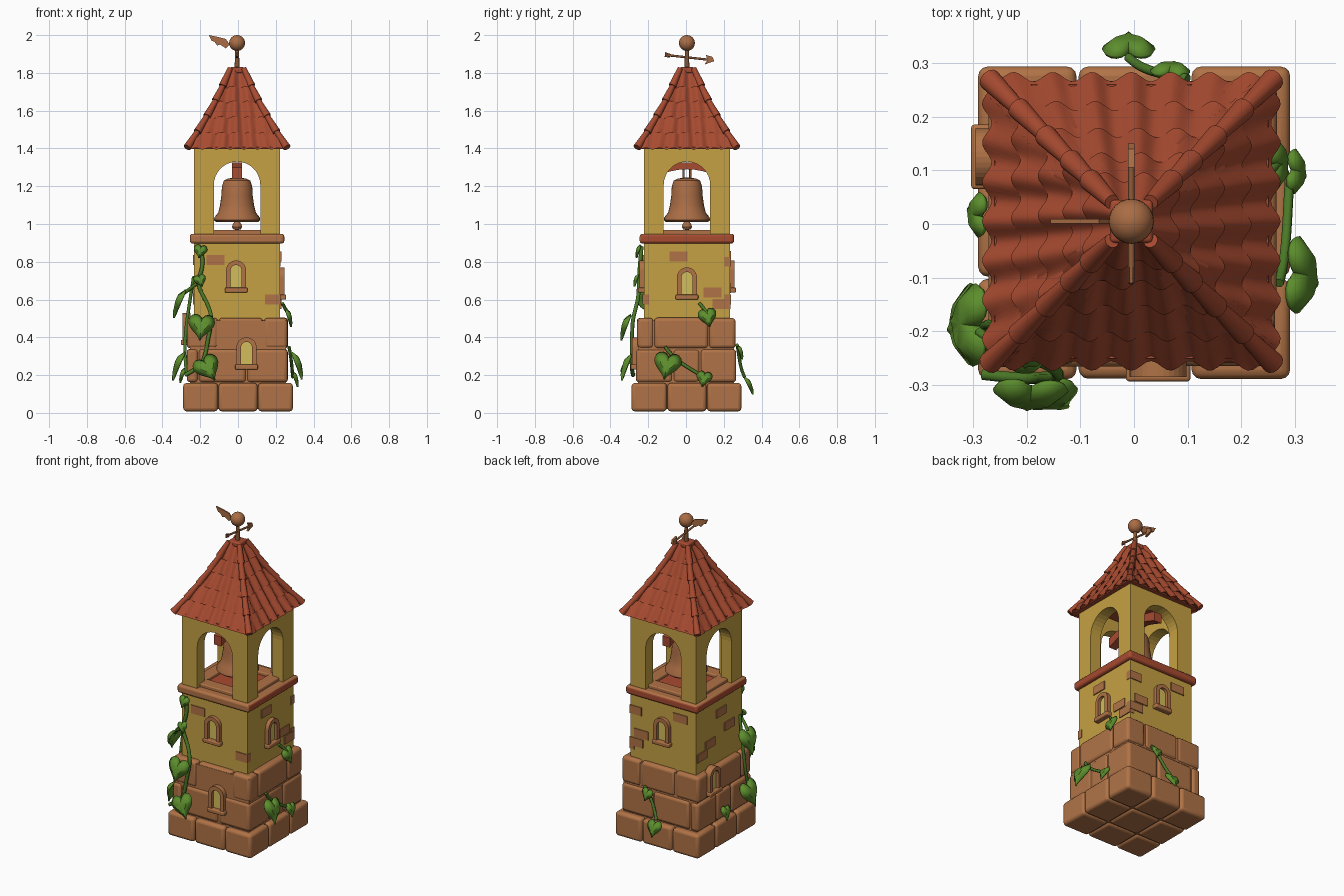
import bpy, bmesh, math, random
from mathutils import Vector, Matrix

if "Cube" in bpy.data.objects:
    bpy.data.objects.remove(bpy.data.objects["Cube"])
random.seed(4)
pi = math.pi

def material(name, rgb):
    m = bpy.data.materials.new(name)
    m.diffuse_color = (*rgb, 1)
    m.use_nodes = True
    m.node_tree.nodes["Principled BSDF"].inputs["Base Color"].default_value = m.diffuse_color
    return m

STONE = material("brown stone", (.434, .171, .062))
PLASTER = material("ochre plaster", (.56, .355, .056))
TILE = material("red tile", (.39, .07, .03))
GREEN = material("leaf green", (.107, .27, .026))
STEM = material("stem green", (.07, .19, .02))
PANE = material("pale yellow pane", (.65, .51, .10))
BRONZE = material("bronze", (.40, .152, .058))
DARK = material("dark brown metal", (.25, .095, .035))

def make(name, verts, faces, mat, bevel=0, smooth=False, recalc=True):
    me = bpy.data.meshes.new(name)
    me.from_pydata([tuple(v) for v in verts], [], faces)
    if recalc:
        bm = bmesh.new()
        bm.from_mesh(me)
        bmesh.ops.recalc_face_normals(bm, faces=bm.faces)
        bm.to_mesh(me)
        bm.free()
    me.materials.append(mat)
    ob = bpy.data.objects.new(name, me)
    bpy.context.collection.objects.link(ob)
    if bevel:
        b = ob.modifiers.new("bevel", 'BEVEL')
        b.width, b.segments = bevel, 3
    if bevel or smooth:
        bpy.context.view_layer.objects.active = ob
        bpy.ops.object.select_all(action='DESELECT')
        ob.select_set(True)
        bpy.ops.object.shade_smooth_by_angle(angle=math.radians(40))
    return ob

def side(k):  # turns front-face coordinates to side k: 0 front, 1 right, 2 back, 3 left
    return Matrix.Rotation(k * pi / 2, 4, 'Z')

def prism(name, pts, d0, d1, k, mat, bevel=0):
    n = len(pts)
    v = [side(k) @ Vector((u, -d, z)) for d in (d1, d0) for u, z in pts]
    f = [tuple(range(n)), tuple(reversed(range(n, 2 * n)))]
    f += [(i, i + n, (i + 1) % n + n, (i + 1) % n) for i in range(n)]
    return make(name, v, f, mat, bevel)

def box(name, x0, x1, y0, y1, z0, z1, mat, bevel=0):
    return prism(name, [(x0, z0), (x1, z0), (x1, z1), (x0, z1)], -y1, -y0, 0, mat, bevel)

def lathe(name, prof, mat, n=24, M=Matrix()):
    v = [M @ Vector((r * math.cos(2 * pi * i / n), r * math.sin(2 * pi * i / n), z))
         for r, z in prof for i in range(n)]
    f = [(a * n + i, a * n + (i + 1) % n, (a + 1) * n + (i + 1) % n, (a + 1) * n + i)
         for a in range(len(prof) - 1) for i in range(n)]
    f += [tuple(range(n)), tuple(range(len(v) - n, len(v)))]
    return make(name, v, f, mat, smooth=True)

def rod(name, a, b, r0, r1, mat, n=12):
    a, b = Vector(a), Vector(b)
    M = Matrix.Translation(a) @ (b - a).to_track_quat('Z', 'Y').to_matrix().to_4x4()
    return lathe(name, [(r0, 0), (r1, (b - a).length)], mat, n, M)

def arch(w, z0, zs, u=0, n=16):
    return [(u + w, z0)] + [(u + w * math.cos(pi * i / n), zs + w * math.sin(pi * i / n))
                            for i in range(n + 1)] + [(u - w, z0)]

# stone base: three courses of rounded blocks
box("stone_core", -.255, .255, -.255, .255, .02, .49, STONE)
courses = [(.008, .158, [-.292, -.105, .105, .292], [-.29, -.1, .11, .295], .002),
           (.162, .338, [-.273, -.21, .045, .266], [-.268, -.07, .075, .268], .006),
           (.342, .503, [-.273, -.105, .135, .266], [-.26, -.17, .12, .264], .008)]
for z0, z1, xs, ys, j in courses:
    for a in range(3):
        for b in range(3):
            e = lambda: random.uniform(-j, j) / 2
            box("stone_block", xs[a] + .002, xs[a + 1] - .002 + e() * (a == 2),
                ys[b] + .002 + e() * (b == 0), ys[b + 1] - .002, z0, z1 + e() / 4, STONE, .018)

# plaster shaft, cornice and belfry floor
box("plaster_shaft", -.228, .228, -.228, .228, .48, .91, PLASTER)
for k in range(4):
    c = prism("cornice", [(-.249, .897), (.249, .897), (.249, .948), (-.249, .948)],
              .17, .25, k, STONE if k == 0 else TILE, .014)
    c.data.materials.append(STONE)
    for p in c.data.polygons:
        p.material_index = 1 if p.normal.z > .5 else 0
    prism("floor_curb", [(-.17, .94), (.17, .94), (.17, .968), (-.17, .968)], .125, .2, k, STONE, .006)
box("belfry_floor", -.2, .2, -.2, .2, .9, .95, TILE)

# belfry walls with arched openings
for k in range(4):
    prism("belfry_wall", [(.228, .945), (.228, 1.405), (-.228, 1.405), (-.228, .945)]
          + arch(.123, .945, 1.207)[::-1], .155, .228, k, PLASTER)

# bell, clapper and arched yoke
lathe("bell", [(.02, 1.245), (.05, 1.24), (.07, 1.23), (.08, 1.2), (.083, 1.15), (.09, 1.1), (.1, 1.06),
               (.12, 1.035), (.122, 1.02), (.11, 1.01), (.09, 1.06), (.06, 1.2)], BRONZE, 32)
lathe("clapper", [(.005, 1.15), (.008, 1.02), (.022, 1.0), (.027, .985), (.02, .972), (.005, .968)], BRONZE, 16)
for s in (-1, 1):
    rod("bell_hanger", (0, s * .018, 1.23), (0, s * .018, 1.31), .006, .006, DARK)
yoke = [(y, 1.24 + .05 * math.cos(y / .2 * pi / 2)) for y in [-.2 + .04 * i for i in range(11)]]
prism("bell_yoke", yoke + [(.2, 1.3), (.1, 1.325), (-.1, 1.325), (-.2, 1.3)], -.026, .026, 1, TILE)

# arched windows
def window(k, u, z0, d):
    prism("window_frame", arch(.053, z0 + .02, z0 + .117, u) + arch(.029, z0 + .02, z0 + .117, u)[::-1],
          d - .02, d + .024, k, STONE)
    prism("window_pane", arch(.031, z0 + .02, z0 + .117, u), d, d + .006, k, PANE)
    prism("window_sill", [(u - .06, z0), (u + .06, z0), (u + .06, z0 + .026), (u - .06, z0 + .026)],
          d - .02, d + .032, k, STONE, .006)

window(0, -.005, .637, .228)
window(1, 0, .6, .228)
window(2, 0, .637, .228)
window(0, .05, .23, .266)
window(3, -.12, .36, .266)

# exposed bricks in the plaster (side, centre, height)
for k, u, z in [(0, -.115, .81), (1, -.045, .828), (1, .135, .637), (1, .183, .577), (2, -.185, .6),
                (2, -.15, .66), (2, .12, .83), (2, -.19, .8), (3, .02, .81), (3, -.17, .6),
                (3, -.09, .65), (3, .1, .7), (0, .19, .6)]:
    w = min(.048, .231 - abs(u))
    prism("exposed_brick", [(u - w, z - .026), (u + w, z - .026), (u + w, z + .026), (u - w, z + .026)],
          .2, .234, k, STONE)

# flared roof of wavy tile courses, with hip tiles
P = [(.257, 1.405), (.203, 1.487), (.153, 1.57), (.107, 1.652), (.07, 1.73), (.034, 1.815)]
N = 56
for k in range(4):
    for i in range(5):
        (h0, z0), (h1, z1) = P[i], P[i + 1]
        v = []
        for h, z, lift, amp in [(h0 - .012, z0 + .004, 0, 0), (h0, z0 - .006, .012, .009),
                                ((h0 + h1) / 2, (z0 + z1) / 2, .005, .009), (h1 - .003, z1 + .004, .001, .008)]:
            for a in range(N + 1):
                u = (2 * a / N - 1) * (h + lift * .6)
                w = math.cos(2 * pi * u / .073 + i * .5)
                v.append(side(k) @ Vector((u, -(h + lift + amp * w), z + amp * w * .5)))
        f = [(r * (N + 1) + a, r * (N + 1) + a + 1, (r + 1) * (N + 1) + a + 1, (r + 1) * (N + 1) + a)
             for r in range(3) for a in range(N)]
        make("roof_tile_course", v, f, TILE, smooth=True, recalc=False)
        lo = side(k) @ Vector((h0 + .007, -h0 - .007, z0))
        hi = side(k) @ Vector((h1 + .002, -h1 - .002, z1 + .008))
        rod("hip_tile", lo, hi, .021, .014, TILE)
box("roof_underside", -.255, .255, -.255, .255, 1.398, 1.408, TILE)
box("roof_cap", -.04, .04, -.04, .04, 1.8, 1.83, TILE, .008)

# finial and weathervane
rod("finial_pole", (0, 0, 1.82), (0, 0, 1.95), .013, .01, DARK)
lathe("finial_ball", [(max(.001, .042 * math.sin(pi * i / 14)), 1.958 - .042 * math.cos(pi * i / 14))
                      for i in range(15)], BRONZE)
rod("vane_arrow_shaft", (0, -.115, 1.895), (0, .12, 1.869), .006, .006, DARK)
prism("vane_arrow_head", [(.095, 1.845), (.145, 1.862), (.135, 1.885), (.1, 1.895), (.108, 1.87)],
      -.006, .006, 1, BRONZE)
prism("vane_arrow_tail", [(-.118, 1.885), (-.09, 1.88), (-.085, 1.9), (-.115, 1.91)], -.003, .003, 1, DARK)
prism("vane_feather", [(-.15, 2), (-.135, 1.97), (-.12, 1.965), (-.105, 1.945), (-.09, 1.95), (-.06, 1.93),
                       (-.038, 1.95), (-.06, 1.98), (-.1, 1.99)], -.004, .004, 0, BRONZE)

for ob in bpy.data.objects:  # the tower leans a touch off the base centre
    if not ob.name.startswith("stone"):
        ob.location = (-.005, .005, 0)

# climbing vines
def vine(k, pts, r=.009):
    cu = bpy.data.curves.new("vine_stem", 'CURVE')
    cu.dimensions, cu.bevel_depth, cu.bevel_resolution, cu.use_fill_caps = '3D', r, 2, True
    sp = cu.splines.new('NURBS')
    sp.points.add(len(pts) - 1)
    for p, (u, d, z) in zip(sp.points, pts):
        p.co = (*(side(k) @ Vector((u, -d, z))), 1)
    sp.order_u, sp.use_endpoint_u, sp.resolution_u = 4, True, 5
    cu.materials.append(STEM)
    ob = bpy.data.objects.new("vine_stem", cu)
    bpy.context.collection.objects.link(ob)
    bpy.ops.object.select_all(action='DESELECT')
    ob.select_set(True)
    bpy.context.view_layer.objects.active = ob
    bpy.ops.object.convert(target='MESH')

vine(0, [(-.2, .235, .88), (-.17, .245, .78), (-.235, .25, .7), (-.17, .25, .6), (-.13, .285, .5),
         (-.16, .285, .4), (-.17, .285, .3), (-.2, .29, .24), (-.28, .28, .2)], .011)
vine(0, [(-.2, .24, .7), (-.25, .23, .66), (-.29, .2, .63)])
vine(1, [(-.11, .27, .35), (-.06, .285, .27), (.02, .285, .24), (.09, .29, .19)])
vine(1, [(.07, .235, .58), (.1, .25, .55), (.115, .27, .52)])
vine(2, [(-.1, .27, .36), (-.06, .28, .33), (-.02, .28, .25), (.01, .31, .19)])
vine(3, [(.26, .27, .2), (.2, .285, .3), (.18, .28, .45), (.19, .25, .62), (.2, .235, .72)])

# heart-shaped leaves (side, u, depth, height, size, tilt outwards, roll)
def leaf(k, u, d, z, s, tilt, roll):
    M = (side(k) @ Matrix.Translation((u, -d, z)) @ Matrix.Rotation(-tilt, 4, 'X')
         @ Matrix.Rotation(roll, 4, 'Y') @ Matrix.Scale(s, 4))
    n, v = 28, [Vector((0, -.13, .05))]
    for sc in (.55, 1):
        for i in range(n):
            t = 2 * pi * i / n
            x = .47 * math.sin(t) ** 3
            h = (13 * math.cos(t) - 5 * math.cos(2 * t) - 2 * math.cos(3 * t) - math.cos(4 * t)) / 29 + .05
            v.append(Vector((x * sc, -.1 * (sc < 1) - .12 * abs(x) * (sc < 1), h * sc)))
    f = [(0, 1 + (i + 1) % n, 1 + i) for i in range(n)]
    f += [(1 + i, 1 + (i + 1) % n, 1 + n + (i + 1) % n, 1 + n + i) for i in range(n)]
    ob = make("leaf", [M @ p for p in v], f, GREEN, smooth=True)
    so = ob.modifiers.new("thickness", 'SOLIDIFY')
    so.thickness, so.offset = .01, 0

for spec in [(0, -.2, .25, .855, .07, .3, .2), (0, -.2, .262, .7, .065, .3, -.3),
             (0, -.195, .315, .455, .145, .35, .1), (0, -.16, .315, .235, .145, .35, -.5),
             (3, .185, .305, .58, .16, .4, .1), (3, .19, .31, .25, .16, .4, -.1), (3, -.02, .29, .2, .085, .35, .2),
             (1, -.1, .31, .25, .15, .35, .2), (1, .115, .265, .505, .1, .3, -.2), (1, .095, .3, .18, .085, .35, .2),
             (2, .01, .33, .145, .1, .45, 0), (2, -.07, .285, .32, .075, .3, .2)]:
    leaf(*spec)
